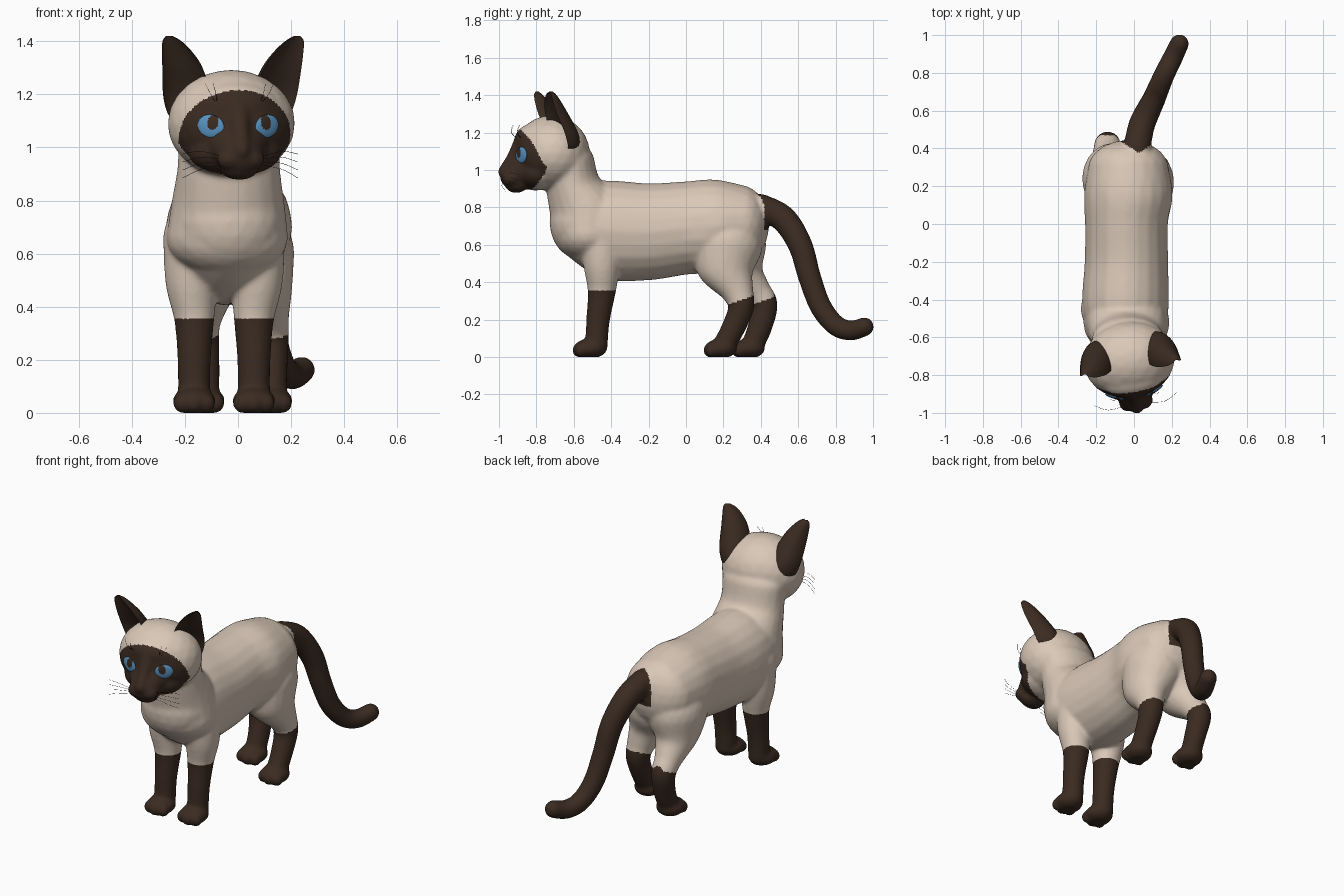
import bpy, bmesh, math
from mathutils import Vector, Matrix
from mathutils.bvhtree import BVHTree

old = bpy.data.objects.get("Cube")
if old:
    bpy.data.objects.remove(old, do_unlink=True)


def material(name, rgb):
    m = bpy.data.materials.new(name)
    m.use_nodes = True
    m.diffuse_color = (*rgb, 1)
    bsdf = next(n for n in m.node_tree.nodes if n.type == 'BSDF_PRINCIPLED')
    bsdf.inputs["Base Color"].default_value = (*rgb, 1)
    bsdf.inputs["Roughness"].default_value = 0.8
    return m


CREAM = material("cream fur", (0.70, 0.58, 0.48))
BROWN = material("dark brown fur", (0.043, 0.024, 0.015))
BLUE = material("blue iris", (0.10, 0.30, 0.55))

# The head is turned slightly to its left
HEAD = Matrix.Translation((-0.025, -0.72, 0)) @ Matrix.Rotation(math.radians(9), 4, 'Z')
TO_HEAD = HEAD.inverted()


def add_object(name, data, *mats):
    ob = bpy.data.objects.new(name, data)
    bpy.context.collection.objects.link(ob)
    for m in mats:
        data.materials.append(m)
    return ob


def mesh_from(bm, name):
    bmesh.ops.recalc_face_normals(bm, faces=bm.faces)
    me = bpy.data.meshes.new(name)
    bm.to_mesh(me)
    bm.free()
    me.shade_smooth()
    return me


def spline(points, steps):
    """Smooth path through points of any dimension."""
    p = [Vector(q) for q in points]
    p = [p[0]] + p + [p[-1]]
    out = []
    for a, b, c, d in zip(p, p[1:], p[2:], p[3:]):
        for i in range(steps):
            t = i / steps
            out.append(0.5 * (2 * b + (c - a) * t + (2 * a - 5 * b + 4 * c - d) * t * t
                              + (3 * b - a - 3 * c + d) * t ** 3))
    return out + [p[-1]]


def blob(bm, x, y, z, rx, ry=None, rz=None, frame=Matrix()):
    size = (rx, ry or rx, rz or rx, 1)
    bmesh.ops.create_icosphere(bm, subdivisions=3, radius=1,
                               matrix=frame @ Matrix.Translation((x, y, z)) @ Matrix.Diagonal(size))


def chain(bm, points, steps=6, frame=Matrix()):
    for q in spline(points, steps):
        blob(bm, *q, frame=frame)


def paw(bm, x, y):
    blob(bm, x, y, 0.045, 0.082, 0.088, 0.053)
    for dx in (-0.045, 0, 0.045):
        blob(bm, x + dx, y - 0.06 + abs(dx) * 0.3, 0.036, 0.035, 0.033, 0.038)


bm = bmesh.new()
# Torso and neck
chain(bm, [(-0.035, -0.56, 0.72, 0.205, 0.17, 0.20),
           (-0.045, -0.42, 0.68, 0.23, 0.15, 0.265),
           (-0.04, -0.20, 0.67, 0.222, 0.15, 0.26),
           (-0.04, 0.00, 0.69, 0.22, 0.15, 0.25),
           (-0.03, 0.15, 0.70, 0.235, 0.15, 0.25),
           (-0.03, 0.29, 0.71, 0.215, 0.155, 0.21)], 14)
chain(bm, [(-0.04, -0.52, 0.66, 0.23, 0.19, 0.15),
           (-0.038, -0.53, 0.78, 0.215, 0.20, 0.15),
           (-0.035, -0.60, 0.92, 0.195, 0.15, 0.10),
           (-0.03, -0.62, 1.05, 0.195, 0.13, 0.10)], 10)
# Front legs
for x in (-0.165, 0.06):
    side = -1 if x < -0.04 else 1
    chain(bm, [(x, -0.45, 0.66, 0.118), (x + side * 0.01, -0.45, 0.50, 0.10),
               (x, -0.45, 0.36, 0.077), (x, -0.47, 0.20, 0.064), (x, -0.48, 0.06, 0.062)])
    paw(bm, x, -0.515)
# Hind legs, the right one set further back
chain(bm, [(0.045, 0.22, 0.60, 0.168, 0.19, 0.18), (0.08, 0.21, 0.47, 0.125, 0.15, 0.11),
           (0.11, 0.27, 0.36, 0.083, 0.09, 0.08), (0.122, 0.295, 0.27, 0.07, 0.07, 0.07),
           (0.125, 0.25, 0.15, 0.062, 0.064, 0.062), (0.125, 0.20, 0.06, 0.06, 0.06, 0.06)])
paw(bm, 0.125, 0.185)
chain(bm, [(-0.11, 0.24, 0.60, 0.165, 0.19, 0.18), (-0.13, 0.27, 0.47, 0.12, 0.14, 0.11),
           (-0.14, 0.37, 0.36, 0.08, 0.08, 0.08), (-0.14, 0.42, 0.28, 0.07, 0.07, 0.07),
           (-0.13, 0.395, 0.16, 0.062, 0.066, 0.062), (-0.13, 0.355, 0.06, 0.06, 0.06, 0.06)])
paw(bm, -0.13, 0.335)
# Tail
chain(bm, [(0.015, 0.40, 0.80, 0.073), (0.04, 0.52, 0.74, 0.071), (0.08, 0.61, 0.60, 0.066),
           (0.105, 0.66, 0.43, 0.062), (0.13, 0.72, 0.27, 0.059), (0.165, 0.80, 0.17, 0.056),
           (0.205, 0.88, 0.142, 0.054), (0.24, 0.954, 0.162, 0.051)], 8)
# Skull, forehead, jaw, muzzle, nose bridge, chin and cheeks
blob(bm, 0, 0, 1.09, 0.242, 0.205, 0.203, HEAD)
blob(bm, 0, -0.095, 1.15, 0.17, 0.105, 0.10, HEAD)
blob(bm, 0, -0.085, 0.985, 0.18, 0.11, 0.095, HEAD)
chain(bm, [(0, -0.13, 1.03, 0.13, 0.08, 0.11), (0, -0.215, 0.97, 0.08, 0.06, 0.072)], 6, HEAD)
chain(bm, [(0, -0.15, 1.16, 0.05), (0, -0.20, 1.07, 0.04), (0, -0.258, 0.99, 0.032)], 6, HEAD)
blob(bm, 0, -0.19, 0.922, 0.075, 0.06, 0.045, HEAD)
for s in (-1, 1):
    blob(bm, s * 0.042, -0.222, 0.955, 0.05, 0.048, 0.042, HEAD)

# Fuse everything into one smooth skin
body = add_object("body", mesh_from(bm, "body"))
remesh = body.modifiers.new("fuse", 'REMESH')
remesh.mode = 'VOXEL'
remesh.voxel_size = 0.009
soften = body.modifiers.new("soften", 'SMOOTH')
soften.factor = 0.5
soften.iterations = 14
skin = bpy.data.meshes.new_from_object(body.evaluated_get(bpy.context.evaluated_depsgraph_get()))
body.modifiers.clear()
body.data = skin
skin.materials.clear()
skin.materials.append(CREAM)
skin.materials.append(BROWN)
for v in skin.vertices:
    v.co.z = max(v.co.z, 0)


def is_dark(c):
    x, y, z = c
    if y < -0.3 and z < 0.355:                      # front socks
        return True
    shift = 0.13 if x < -0.03 else 0
    if y > 0.03 and z < 0.31 + 0.35 * (y - 0.31 - shift):   # hind socks
        return True
    if y > 0.47 or (y > 0.38 and z > 0.68 and abs(x - 0.025) < min(0.095, 1.5 * (y - 0.375))):
        return True                                 # tail
    h = TO_HEAD @ c                                 # face mask, squarer at the jaw
    power = 2 if z > 1.043 else 2.7
    return (h.y < -0.06 - 0.6 * max(0, 0.99 - z)
            and (h.x / 0.212) ** 2 + (abs(z - 1.043) / 0.172) ** power < 1)


for f in skin.polygons:
    f.material_index = int(is_dark(f.center))
    f.use_smooth = True

# Ears: tapering crescents, hollow at the front
bm = bmesh.new()
EAR = [(0.148, 0.07, 1.09, 0.05), (0.15, 0.07, 1.13, 0.078), (0.157, 0.052, 1.20, 0.09),
       (0.182, 0.005, 1.30, 0.076), (0.207, -0.02, 1.36, 0.057), (0.23, -0.035, 1.40, 0.036),
       (0.243, -0.04, 1.42, 0.012)]
COUNT = 28
for s in (-1, 1):
    turn = Matrix.Rotation(math.radians(15), 3, 'Z')
    rings = []
    for x, y, z, r in spline(EAR, 4):
        ring = []
        for i in range(COUNT):
            a = 2 * math.pi * i / COUNT
            depth = 1.25 * math.sin(a) if i <= COUNT // 2 else -0.55 * math.sin(a)
            p = turn @ Vector((r * math.cos(a), r * (depth - 0.5), 0)) + Vector((x, y, z))
            ring.append(bm.verts.new(HEAD @ Vector((s * p.x, p.y, p.z))))
        rings.append(ring)
    for lo, hi in zip(rings, rings[1:]):
        for i in range(COUNT):
            j = (i + 1) % COUNT
            bm.faces.new((lo[i], lo[j], hi[j], hi[i]))
    bm.faces.new(rings[0])
    bm.faces.new(rings[-1])
ears = add_object("ears", mesh_from(bm, "ears"), BROWN)
bpy.context.view_layer.objects.active = ears
ears.select_set(True)
bpy.ops.object.shade_smooth_by_angle(angle=math.radians(50))

# Eyes: shallow domes resting on the face, with upright pupils
tree = BVHTree.FromPolygons([v.co for v in skin.vertices], [f.vertices[:] for f in skin.polygons])
for s, name in ((-1, "right_eye"), (1, "left_eye")):
    hit, normal, _, _ = tree.ray_cast(HEAD @ Vector((s * 0.107, -0.6, 1.08)),
                                      HEAD.to_3x3() @ Vector((0, 1, 0)))
    bm = bmesh.new()
    bmesh.ops.create_uvsphere(bm, u_segments=48, v_segments=32, radius=1)
    for f in bm.faces:
        c = f.calc_center_median()
        f.material_index = int(((c.x + s * 0.15) / 0.4) ** 2 + ((c.y - 0.38) / 0.66) ** 2 < 1)
    pose = (Matrix.Translation(hit) @ normal.to_track_quat('Z', 'Y').to_matrix().to_4x4()
            @ Matrix.Rotation(s * math.radians(12), 4, 'Z') @ Matrix.Diagonal((0.052, 0.043, 0.011, 1)))
    bm.transform(pose)
    add_object(name, mesh_from(bm, name), BLUE, BROWN)

# Whiskers and brow hairs
hairs = bpy.data.curves.new("whiskers", 'CURVE')
hairs.dimensions = '3D'
hairs.bevel_depth = 0.0008
hairs.bevel_resolution = 0
for s in (-1, 1):
    strands = [((0.06, -0.235, 0.96 - 0.008 * k), (0.15, -0.245, 0.985 - 0.022 * k),
                (0.22, -0.21, 0.975 - 0.03 * k)) for k in range(4)]
    strands += [((0.08, -0.165, 1.16), (0.09 + 0.02 * k, -0.20, 1.20), (0.10 + 0.03 * k, -0.19, 1.24))
                for k in range(2)]
    for strand in strands:
        line = hairs.splines.new('POLY')
        path = spline(strand, 4)
        line.points.add(len(path) - 1)
        for pt, q in zip(line.points, path):
            pt.co = (*(HEAD @ Vector((s * q.x, q.y, q.z))), 1)
add_object("whiskers", hairs, BROWN)
